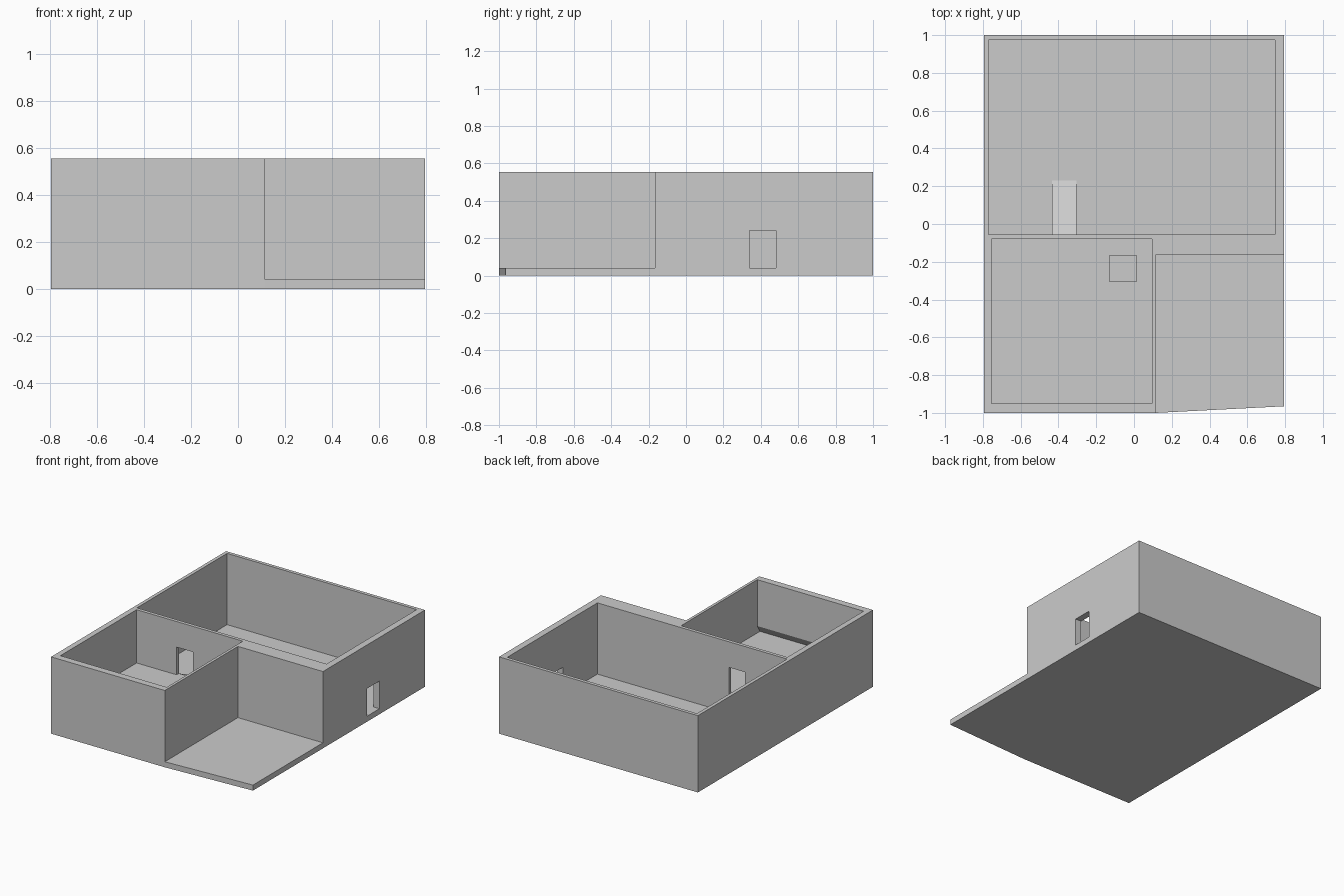
import bpy, bmesh
from mathutils import Vector

if "Cube" in bpy.data.objects:
    bpy.data.objects.remove(bpy.data.objects["Cube"])

X0, X1 = -0.795, 0.795      # outer side walls
TOP, FLOOR, RAISED = 0.555, 0.04, 0.17


def prism(name, pts, lo, hi, axis="z"):
    """Extrude a 2D profile: (x, y) along z, or (y, z) along x."""
    def place(p, t):
        return Vector((p[0], p[1], t)) if axis == "z" else Vector((t, p[0], p[1]))
    bm = bmesh.new()
    face = bm.faces.new([bm.verts.new(place(p, lo)) for p in pts])
    ext = bmesh.ops.extrude_face_region(bm, geom=[face])
    moved = [v for v in ext["geom"] if isinstance(v, bmesh.types.BMVert)]
    bmesh.ops.translate(bm, verts=moved, vec=place((0, 0), hi - lo))
    bmesh.ops.recalc_face_normals(bm, faces=bm.faces)
    mesh = bpy.data.meshes.new(name)
    bm.to_mesh(mesh)
    bm.free()
    ob = bpy.data.objects.new(name, mesh)
    bpy.context.collection.objects.link(ob)
    return ob


def box(name, x0, x1, y0, y1, z0, z1):
    return prism(name, [(x0, y0), (x1, y0), (x1, y1), (x0, y1)], z0, z1)


def boolean(target, tool, operation):
    """Apply a boolean and remove the tool object."""
    tool.hide_render = True
    mod = target.modifiers.new(tool.name, "BOOLEAN")
    mod.operation, mod.object, mod.solver = operation, tool, "EXACT"
    deps = bpy.context.evaluated_depsgraph_get()
    mesh = bpy.data.meshes.new_from_object(target.evaluated_get(deps))
    target.modifiers.clear()
    target.data = mesh
    bpy.data.objects.remove(tool)


# L-shaped block with a thin porch slab whose front edge is slightly skewed
house = prism("house_shell", [
    (X0, -1), (0.115, -1), (0.115, -0.165), (X1, -0.165), (X1, 1), (X0, 1)], 0, TOP)
porch = prism("porch_slab", [
    (0.05, -1), (0.115, -1), (X1, -0.965), (X1, -0.1), (0.05, -0.1)], 0, FLOOR)
boolean(house, porch, "UNION")

# Large back room
boolean(house, box("large_room", -0.77, 0.747, -0.055, 0.975, FLOOR, 0.7), "DIFFERENCE")

# Small front room with raised floor and an undercut at the front wall base
small_room = prism("small_room", [
    (-0.08, RAISED), (-0.08, 0.7), (-0.95, 0.7), (-0.95, 0.22), (-0.98, RAISED)],
    -0.755, 0.095, "x")
boolean(house, small_room, "DIFFERENCE")

# Doorways: between the rooms, and through the right wall
boolean(house, box("inner_door", -0.435, -0.305, -0.1, -0.03, RAISED, 0.37), "DIFFERENCE")
boolean(house, box("side_door", 0.7, 0.9, 0.34, 0.48, FLOOR, 0.24), "DIFFERENCE")

# Ramp from the inner doorway down to the large room floor
prism("ramp", [(-0.055, FLOOR), (0.23, FLOOR), (-0.055, RAISED)], -0.435, -0.305, "x")

# Block standing in the small room
box("block", -0.13, 0.013, -0.307, -0.165, RAISED, RAISED + 0.14)
